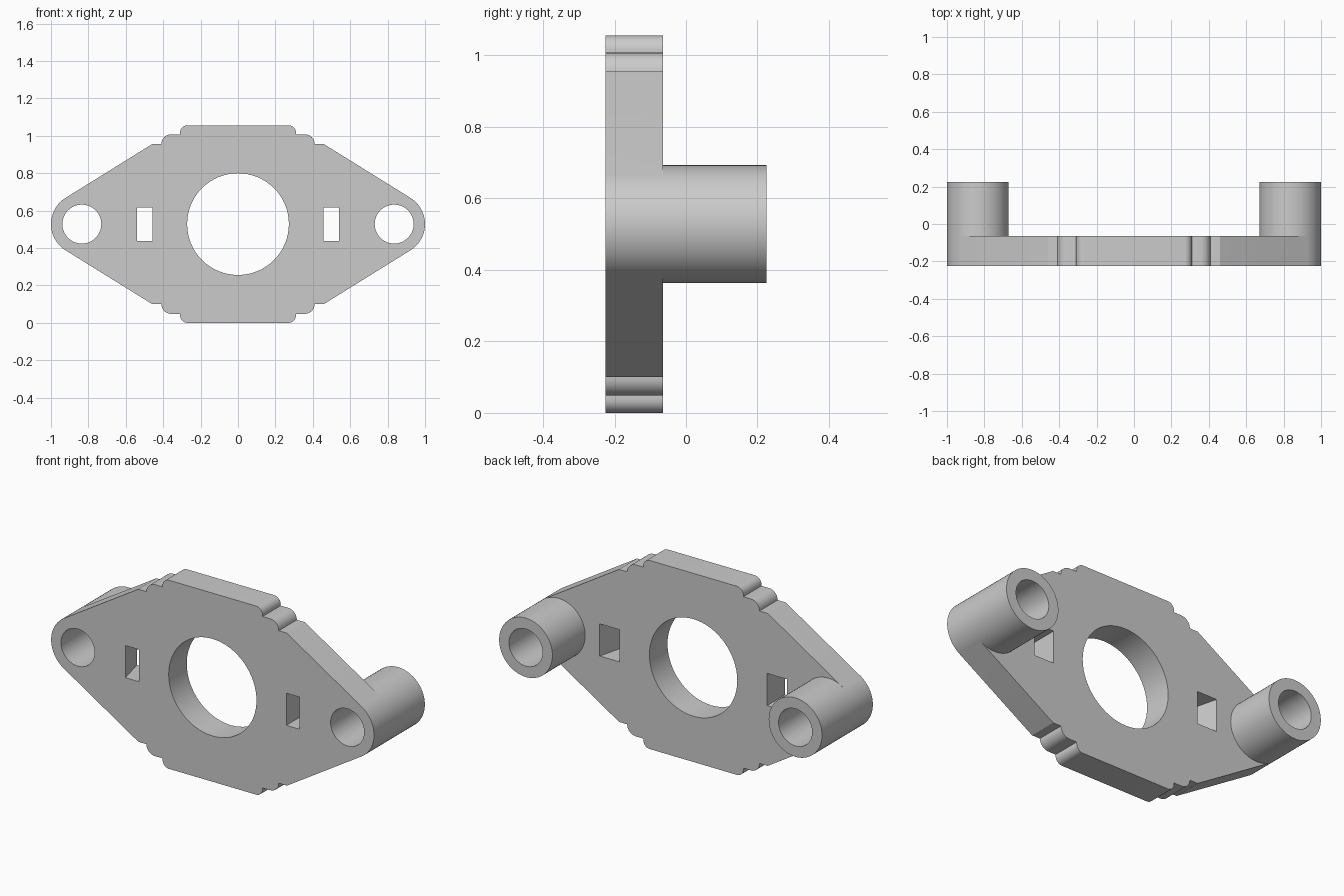
import bpy, bmesh
from math import cos, sin, radians
from mathutils import Matrix

cube = bpy.data.objects.get("Cube")
if cube:
    bpy.data.objects.remove(cube, do_unlink=True)

MID = 0.528                                 # height of the centre line
FRONT, FACE, BACK = -0.225, -0.065, 0.225   # depth of plate front, plate back, boss end
BOSS_X, BOSS_R, BORE_R = 0.835, 0.165, 0.104

grey = bpy.data.materials.new("light_grey")
grey.use_nodes = True
grey.diffuse_color = (0.6, 0.6, 0.6, 1)
grey.node_tree.nodes["Principled BSDF"].inputs["Base Color"].default_value = grey.diffuse_color


def arc(cx, cz, r, start, end, steps):
    angles = [radians(start + (end - start) * i / steps) for i in range(steps + 1)]
    return [(cx + r * cos(a), cz + r * sin(a)) for a in angles]


def loft(name, front, back, y0, y1):
    """Solid between two matching x-z outlines given about the centre line."""
    bm = bmesh.new()
    a = [bm.verts.new((x, y0, MID + z)) for x, z in front]
    b = [bm.verts.new((x, y1, MID + z)) for x, z in back]
    bm.faces.new(a)
    bm.faces.new(b[::-1])
    for i in range(len(a)):
        j = (i + 1) % len(a)
        bm.faces.new((a[i], b[i], b[j], a[j]))
    bmesh.ops.recalc_face_normals(bm, faces=bm.faces)
    mesh = bpy.data.meshes.new(name)
    bm.to_mesh(mesh)
    bm.free()
    mesh.materials.append(grey)
    obj = bpy.data.objects.new(name, mesh)
    bpy.context.collection.objects.link(obj)
    return obj


def cylinder(name, x, r, y0, y1):
    ring = arc(x, 0, r, 0, 360, 64)[:-1]
    return loft(name, ring, ring, y0, y1)


def combine(body, tool, operation):
    mod = body.modifiers.new(tool.name, 'BOOLEAN')
    mod.operation, mod.solver, mod.object = operation, 'EXACT', tool
    bpy.context.view_layer.objects.active = body
    bpy.ops.object.modifier_apply(modifier=mod.name)
    bpy.data.objects.remove(tool, do_unlink=True)


# Plate: one quarter of the stepped outline, mirrored both ways
quarter = arc(BOSS_X, 0, BOSS_R, 0, 56.25, 10)
quarter += [(0.46, 0.427)]
quarter += arc(0.357, 0.427, 0.053, 0, 90, 8)
quarter += [(0.31, 0.48)]
quarter += arc(0.27, 0.488, 0.04, 0, 90, 8)
upper = quarter + [(-x, z) for x, z in reversed(quarter)]
outline = upper + [(x, -z) for x, z in reversed(upper[1:-1])]
plate = loft("flange_plate", outline, outline, FRONT, FACE)

# Bosses, bores and slots that widen outward towards the back
for side in (1, -1):
    combine(plate, cylinder("boss", side * BOSS_X, BOSS_R, FACE, BACK), 'UNION')
    combine(plate, cylinder("bore", side * BOSS_X, BORE_R, -0.4, 0.4), 'DIFFERENCE')

    def slot(outer):
        return [(side * x, z) for x, z in
                ((0.457, -0.09), (outer, -0.09), (outer, 0.09), (0.457, 0.09))]
    combine(plate, loft("slot", slot(0.53), slot(0.59), FRONT - 0.04, FACE + 0.04), 'DIFFERENCE')

# Large central opening
combine(plate, cylinder("opening", 0, 0.272, -0.4, 0.4), 'DIFFERENCE')

bpy.ops.object.select_all(action='DESELECT')
plate.select_set(True)
bpy.context.view_layer.objects.active = plate
bpy.ops.object.shade_smooth_by_angle(angle=radians(30))
